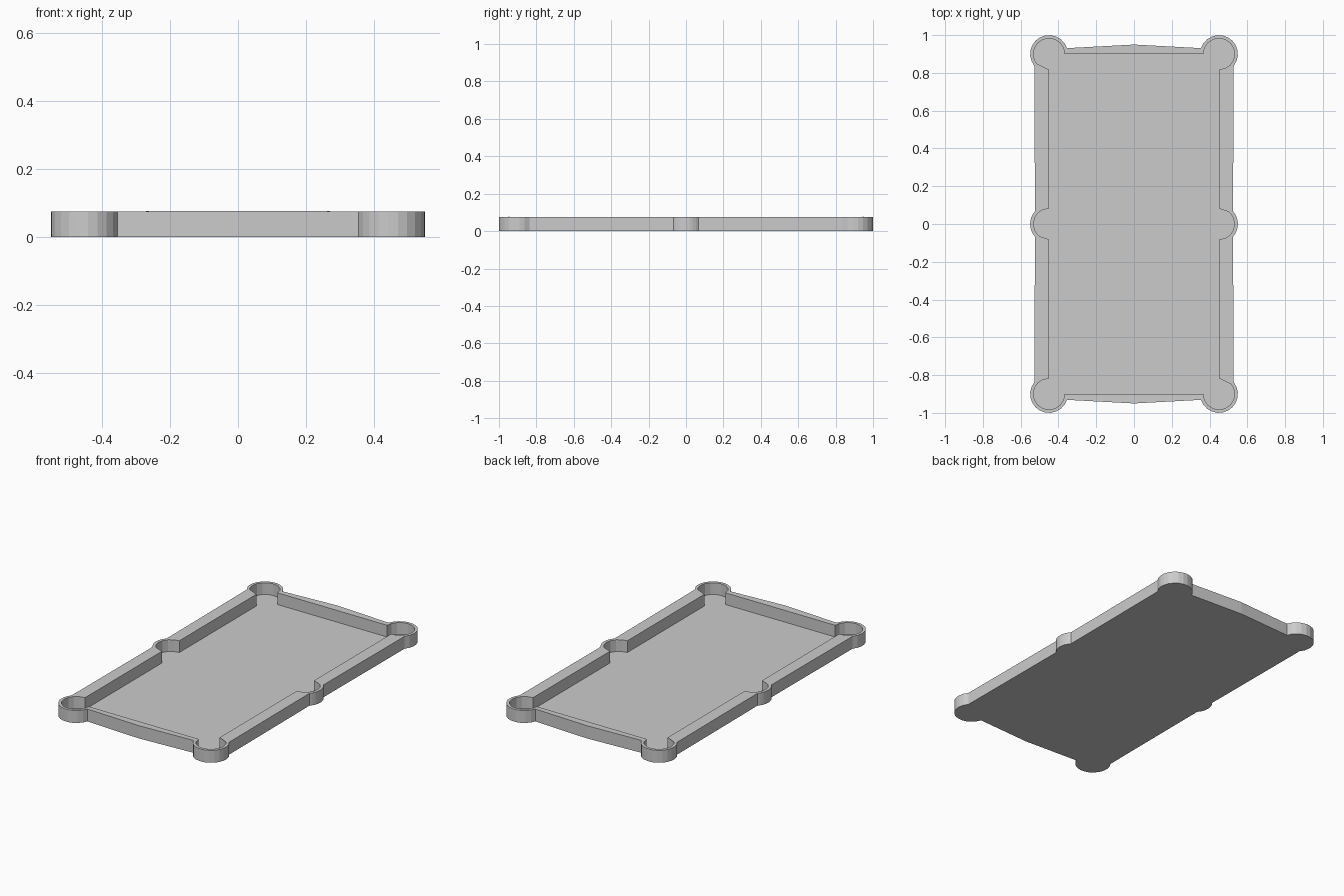
import bpy, bmesh
from math import cos, sin, radians

if "Cube" in bpy.data.objects:
    bpy.data.objects.remove(bpy.data.objects["Cube"])

HEIGHT, FLOOR, CREST = 0.075, 0.004, 0.077


def arc(cx, cy, r, a0, a1, n):
    return [(cx + r * cos(radians(a0 + (a1 - a0) * i / n)),
             cy + r * sin(radians(a0 + (a1 - a0) * i / n))) for i in range(n + 1)]


def full_loop(q):
    # quarter runs from the end centre (x=0) to the side centre (y=0); mirror it round
    half = q + [(x, -y) for x, y in reversed(q[:-1])]
    return half + [(-x, y) for x, y in reversed(half[1:-1])]


# quarter outlines with matching point counts: end rail, corner pocket, side pocket
outer = full_loop([(0, 0.95)] + arc(0.45, 0.90, 0.10, 162, -39, 12)
                  + arc(0.45, 0, 0.10, 42, 0, 4))
inner = full_loop([(0, 0.90)] + arc(0.45, 0.90, 0.083, 180, -90, 12)
                  + arc(0.45, 0, 0.082, 90, 0, 4))

# tray: rails and pocket cups around a flat bed
bm = bmesh.new()


def ring(points, z):
    return [bm.verts.new((x, y, z)) for x, y in points]


bottom, top_out = ring(outer, 0), ring(outer, HEIGHT)
top_in, bed = ring(inner, HEIGHT), ring(inner, FLOOR)

# slight crest at the middle of each end rail
for v in top_out:
    if abs(v.co.x) < 1e-6:
        v.co.z = CREST

for a, b in ((bottom, top_out), (top_out, top_in), (top_in, bed)):
    for i in range(len(a)):
        j = (i + 1) % len(a)
        bm.faces.new((a[i], a[j], b[j], b[i]))
bm.faces.new(bottom)
bm.faces.new(bed)
bmesh.ops.recalc_face_normals(bm, faces=bm.faces)

mesh = bpy.data.meshes.new("pool_table_tray")
bm.to_mesh(mesh)
bm.free()
bpy.context.collection.objects.link(bpy.data.objects.new("pool_table_tray", mesh))
